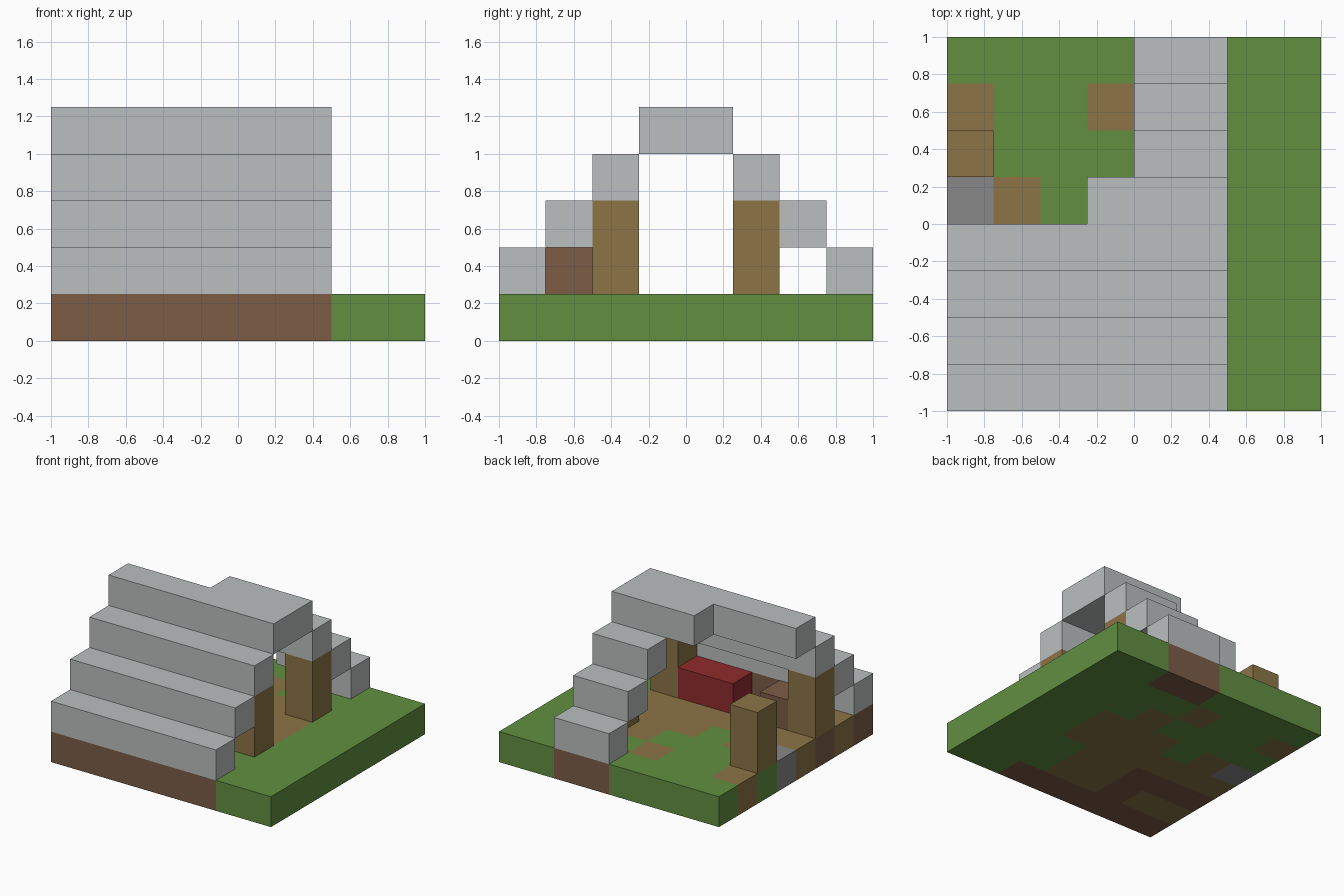
import bpy
import bmesh

CELL = 0.25

if "Cube" in bpy.data.objects:
    bpy.data.objects.remove(bpy.data.objects["Cube"], do_unlink=True)


def make_material(name, rgb):
    """Flat material from an 8-bit sRGB colour."""
    lin = [((c / 255 + 0.055) / 1.055) ** 2.4 for c in rgb]
    mat = bpy.data.materials.new(name)
    mat.use_nodes = True
    mat.diffuse_color = (*lin, 1)
    bsdf = mat.node_tree.nodes["Principled BSDF"]
    bsdf.inputs["Base Color"].default_value = (*lin, 1)
    bsdf.inputs["Roughness"].default_value = 1
    return mat


GRASS = make_material("grass_green", (97, 143, 64))
DIRT = make_material("dirt_brown", (125, 92, 70))
WOOD = make_material("wood_tan", (140, 117, 70))
STONE = make_material("stone_grey", (135, 135, 135))
ROOF = make_material("roof_light_grey", (187, 191, 191))
RED = make_material("blanket_red", (144, 43, 45))


def add_object(name, bm, mats):
    bmesh.ops.recalc_face_normals(bm, faces=bm.faces)
    mesh = bpy.data.meshes.new(name)
    bm.to_mesh(mesh)
    bm.free()
    for mat in mats:
        mesh.materials.append(mat)
    obj = bpy.data.objects.new(name, mesh)
    bpy.context.collection.objects.link(obj)
    return obj


def block(name, mat, start, size):
    """Box placed by its lowest cell and its size in cells."""
    bm = bmesh.new()
    bmesh.ops.create_cube(bm, size=1)
    for v in bm.verts:
        cell = [s + (c + 0.5) * n for s, c, n in zip(start, v.co, size)]
        v.co = ((cell[0] - 4) * CELL, (cell[1] - 4) * CELL, cell[2] * CELL)
    return add_object(name, bm, [mat])


# Ground slab, one letter per tile, front row first
TILES = [
    "DDDDDDGG",
    "PPDPPGGG",
    "DDDPPGGG",
    "PPPPPPGG",
    "SPGPPPGG",
    "GGGGPGGG",
    "PGGPGGGG",
    "GGGGDDGG",
]
bm = bmesh.new()
bmesh.ops.create_grid(bm, x_segments=8, y_segments=8, size=1)
top = bmesh.ops.extrude_face_region(bm, geom=bm.faces[:], use_keep_orig=True)
for v in top["geom"]:
    if isinstance(v, bmesh.types.BMVert):
        v.co.z += CELL
for f in bm.faces:
    c = f.calc_center_median()
    i, j = (min(7, max(0, int((a + 1) / CELL))) for a in c.xy)
    f.material_index = "GDPS".index(TILES[j][i])
add_object("ground", bm, [GRASS, DIRT, WOOD, STONE])

# Stepped roof: full front slope, ridge, and half-ruined back slope
for n in range(3):
    block(f"front_roof_step_{n + 1}", ROOF, (0, n, n + 1), (6, 1, 1))
    block(f"back_roof_step_{n + 1}", ROOF, (4, 7 - n, n + 1), (2, 1, 1))
block("front_ridge", ROOF, (0, 3, 4), (6, 1, 1))
block("back_ridge", ROOF, (3, 4, 4), (3, 1, 1))

# Corner posts
for side, i in (("right", 0), ("left", 5)):
    for end, j in (("front", 2), ("back", 5)):
        block(f"{end}_{side}_post", WOOD, (i, j, 1), (1, 1, 2))

# Furniture under the roof
block("bed", RED, (3, 2, 1), (2, 1, 1))
block("table", DIRT, (1, 2, 1), (1, 1, 1))
block("chest", DIRT, (2, 1, 1), (1, 1, 1))
